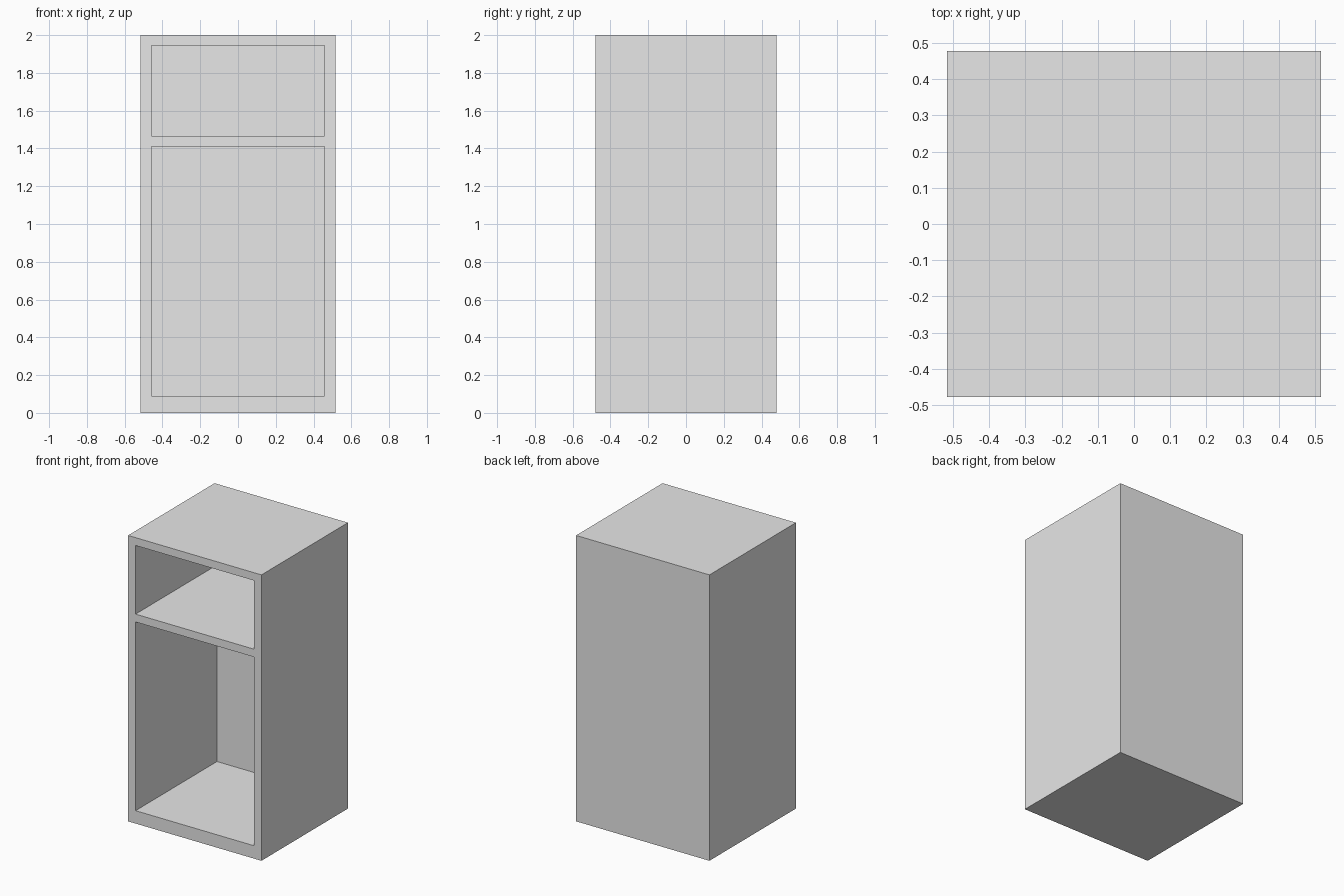
import bpy
import bmesh
from mathutils import Vector

cube = bpy.data.objects.get("Cube")
if cube:
    bpy.data.objects.remove(cube, do_unlink=True)

WIDTH, DEPTH, HEIGHT = 1.032, 0.956, 2.0
RECESS = 0.90
SIDE = 0.458                                  # half width of each opening
OPENINGS = [(0.09, 1.41), (1.465, 1.945)]     # bottom and top of each opening

# Plain grey finish
grey = bpy.data.materials.new("grey")
grey.use_nodes = True
colour = (0.8, 0.8, 0.8, 1)
grey.diffuse_color = colour
grey.node_tree.nodes["Principled BSDF"].inputs["Base Color"].default_value = colour

# Outer carcass
bm = bmesh.new()
bmesh.ops.create_cube(bm, size=1)
bmesh.ops.scale(bm, vec=(WIDTH, DEPTH, HEIGHT), verts=bm.verts)
bmesh.ops.translate(bm, vec=(0, 0, HEIGHT / 2), verts=bm.verts)


def front_faces():
    return [f for f in bm.faces if f.normal.y < -0.9]


def cut_front(point, normal):
    faces = front_faces()
    edges = {e for f in faces for e in f.edges}
    verts = {v for f in faces for v in f.verts}
    bmesh.ops.bisect_plane(bm, geom=faces + list(edges) + list(verts),
                           plane_co=point, plane_no=normal)
    bm.normal_update()


# Front outlines of the two compartments
for x in (-SIDE, SIDE):
    cut_front((x, 0, 0), (1, 0, 0))
for z in (z for pair in OPENINGS for z in pair):
    cut_front((0, 0, z), (0, 0, 1))

# Push the openings back to form the compartments
cells = []
for f in front_faces():
    c = f.calc_center_median()
    if abs(c.x) < SIDE and any(lo < c.z < hi for lo, hi in OPENINGS):
        cells.append(f)
out = bmesh.ops.extrude_face_region(bm, geom=cells)
moved = [v for v in out["geom"] if isinstance(v, bmesh.types.BMVert)]
bmesh.ops.translate(bm, vec=Vector((0, RECESS, 0)), verts=moved)
left_over = [f for f in cells if f.is_valid]
if left_over:
    bmesh.ops.delete(bm, geom=left_over, context="FACES_ONLY")
bmesh.ops.recalc_face_normals(bm, faces=bm.faces)

mesh = bpy.data.meshes.new("cabinet_body")
bm.to_mesh(mesh)
bm.free()
mesh.materials.append(grey)
body = bpy.data.objects.new("cabinet_body", mesh)
bpy.context.collection.objects.link(body)
